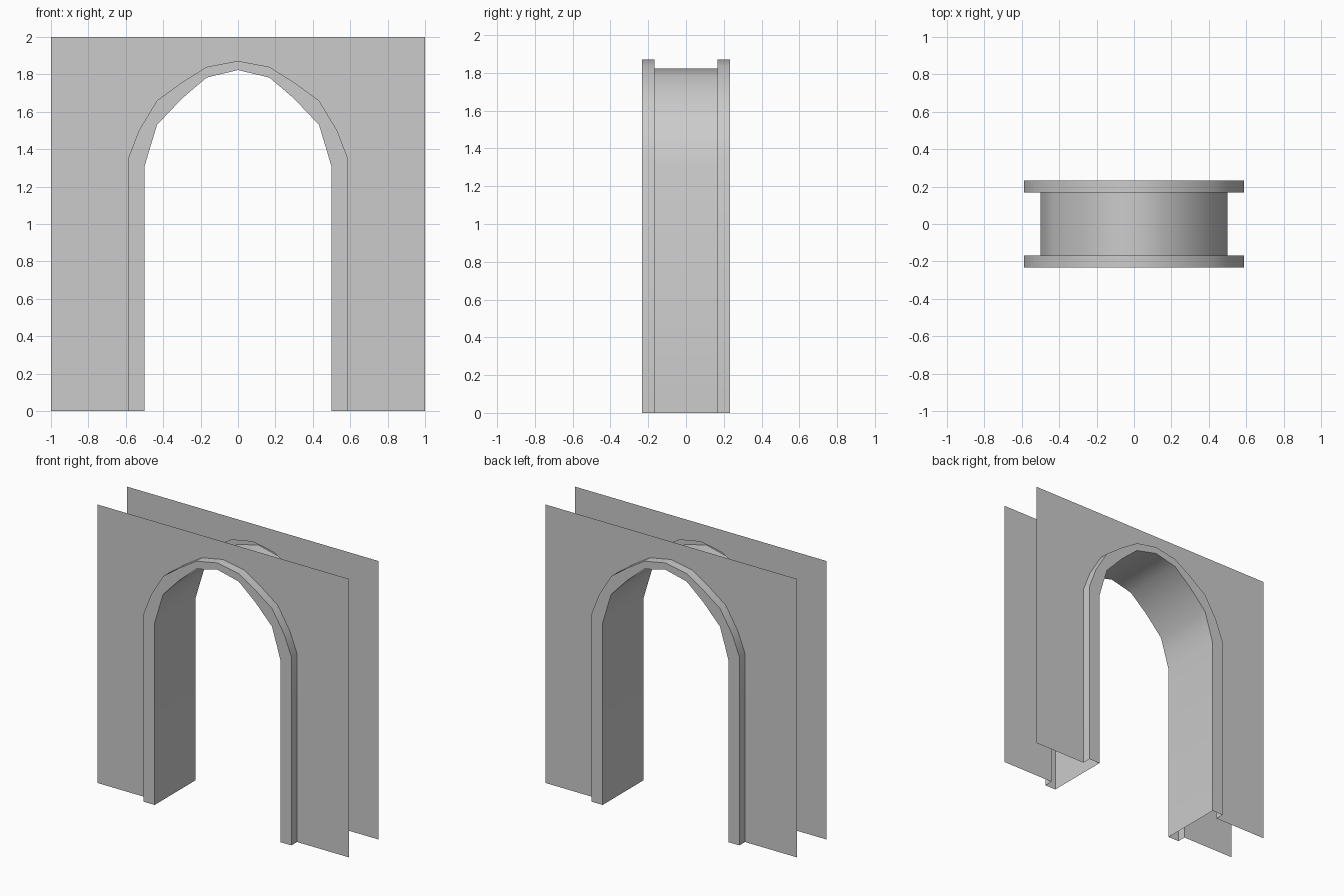
import bpy
import math

if "Cube" in bpy.data.objects:
    bpy.data.objects.remove(bpy.data.objects["Cube"])

WALL_Y, TRIM_Y = 0.168, 0.232

# Half profiles from the foot up to the crown (x, z)
OUTER = [(0.587, 0), (0.587, 1.352), (0.53, 1.50), (0.433, 1.66),
         (0.30, 1.757), (0.168, 1.84), (0, 1.872)]
INNER = [(0.50, 0), (0.50, 1.307), (0.467, 1.418), (0.433, 1.53),
         (0.30, 1.67), (0.168, 1.783), (0, 1.823)]
# Panel border matched point for point to the outer profile
BORDER = [(1, 0), (1, 2)] + [(x, 2) for x, z in OUTER[2:]]


def arch(half, y):
    """Full left-to-right arch row at depth y."""
    pts = [(-x, z) for x, z in half] + half[-2::-1]
    return [(x, y, z) for x, z in pts]


def loft(name, rows, flip=False):
    """Skin consecutive rows of equal length with quads."""
    n = len(rows[0])
    verts = [p for row in rows for p in row]
    faces = []
    for r in range(len(rows) - 1):
        for i in range(n - 1):
            a, b = r * n + i, (r + 1) * n + i
            f = (a, a + 1, b + 1, b)
            faces.append(f[::-1] if flip else f)
    mesh = bpy.data.meshes.new(name)
    mesh.from_pydata(verts, [], faces)
    mesh.update()
    obj = bpy.data.objects.new(name, mesh)
    bpy.context.collection.objects.link(obj)
    bpy.ops.object.select_all(action='DESELECT')
    obj.select_set(True)
    bpy.context.view_layer.objects.active = obj
    bpy.ops.object.shade_smooth_by_angle(angle=math.radians(40))
    return obj


# Wall sheets and raised arch trims on both sides
for side, s in (("front", -1), ("back", 1)):
    loft(side + "_wall", [arch(OUTER, s * WALL_Y), arch(BORDER, s * WALL_Y)], s > 0)
    loft(side + "_arch_trim", [arch(INNER, s * TRIM_Y), arch(OUTER, s * TRIM_Y),
                               arch(OUTER, s * WALL_Y)], s > 0)

# Passage lining through the arch
loft("passage_lining", [arch(INNER, TRIM_Y), arch(INNER, -TRIM_Y)])
